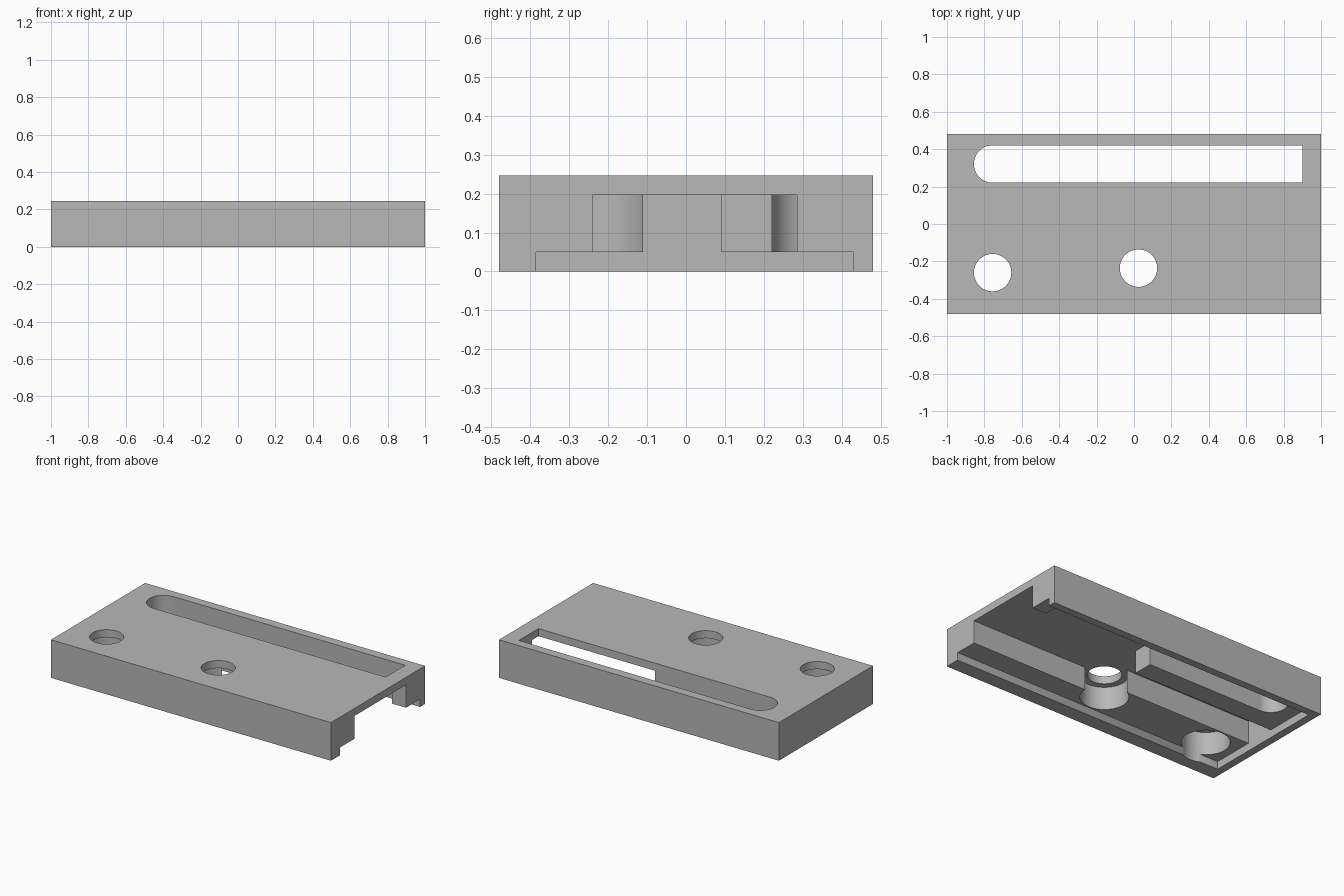
import bpy
import bmesh
import math

if "Cube" in bpy.data.objects:
    bpy.data.objects.remove(bpy.data.objects["Cube"])

HEIGHT, CEILING, RECESS = 0.246, 0.197, 0.05
BELOW, ABOVE, PAST_END = -0.1, 0.4, 1.2

grey = bpy.data.materials.new("plain_grey")
grey.use_nodes = True
colour = (0.48, 0.48, 0.48, 1)
grey.diffuse_color = colour
grey.node_tree.nodes["Principled BSDF"].inputs["Base Color"].default_value = colour


def prism(name, outline, z0, z1):
    """Extrude a flat outline from z0 up to z1."""
    bm = bmesh.new()
    base = bm.faces.new([bm.verts.new((x, y, z0)) for x, y in outline])
    up = bmesh.ops.extrude_face_region(bm, geom=[base])["geom"]
    bmesh.ops.translate(bm, vec=(0, 0, z1 - z0),
                        verts=[v for v in up if isinstance(v, bmesh.types.BMVert)])
    bmesh.ops.recalc_face_normals(bm, faces=bm.faces)
    mesh = bpy.data.meshes.new(name)
    bm.to_mesh(mesh)
    bm.free()
    mesh.materials.append(grey)
    obj = bpy.data.objects.new(name, mesh)
    bpy.context.collection.objects.link(obj)
    return obj


def rect(x0, x1, y0, y1):
    return [(x0, y0), (x1, y0), (x1, y1), (x0, y1)]


def arc(cx, cy, r, start, end, steps):
    angles = [math.radians(start + (end - start) * i / steps) for i in range(steps + 1)]
    return [(cx + r * math.cos(a), cy + r * math.sin(a)) for a in angles]


def circle(cx, cy, r):
    return arc(cx, cy, r, 0, 360, 64)[:-1]


# Solid block
plate = prism("cover_plate", rect(-1, 1, -0.48, 0.48), 0, HEIGHT)

# Underside: shallow recess, then a deep channel that widens to the open end
cutters = [
    prism("recess_cutter", rect(-0.95, PAST_END, -0.385, 0.43), BELOW, RECESS),
    prism("channel_cutter",
          [(-0.95, -0.11), (0.065, -0.11), (0.065, -0.24), (PAST_END, -0.24),
           (PAST_END, 0.285), (0.065, 0.285), (0.065, 0.09), (-0.95, 0.09)],
          BELOW, CEILING),
]

# Screw holes with wide counterbores underneath
for x, y in ((-0.756, -0.26), (0.024, -0.236)):
    cutters.append(prism("counterbore_cutter", circle(x, y, 0.141), BELOW, CEILING))
    cutters.append(prism("hole_cutter", circle(x, y, 0.1), BELOW, ABOVE))

# Long through slot, round at one end and square at the other
slot = arc(-0.756, 0.321, 0.1, 90, 270, 32) + [(0.9, 0.221), (0.9, 0.421)]
cutters.append(prism("slot_cutter", slot, BELOW, ABOVE))

# Cut everything out and discard the cutters
for cutter in cutters:
    cut = plate.modifiers.new("cut", "BOOLEAN")
    cut.operation = "DIFFERENCE"
    cut.solver = "EXACT"
    cut.object = cutter
    cutter.hide_render = True

evaluated = plate.evaluated_get(bpy.context.evaluated_depsgraph_get())
plate_mesh = bpy.data.meshes.new_from_object(evaluated)
plate.modifiers.clear()
plate.data = plate_mesh
for cutter in cutters:
    bpy.data.objects.remove(cutter)

# Smooth bores with crisp edges
bpy.ops.object.select_all(action="DESELECT")
plate.select_set(True)
bpy.context.view_layer.objects.active = plate
bpy.ops.object.shade_smooth_by_angle(angle=math.radians(30))
